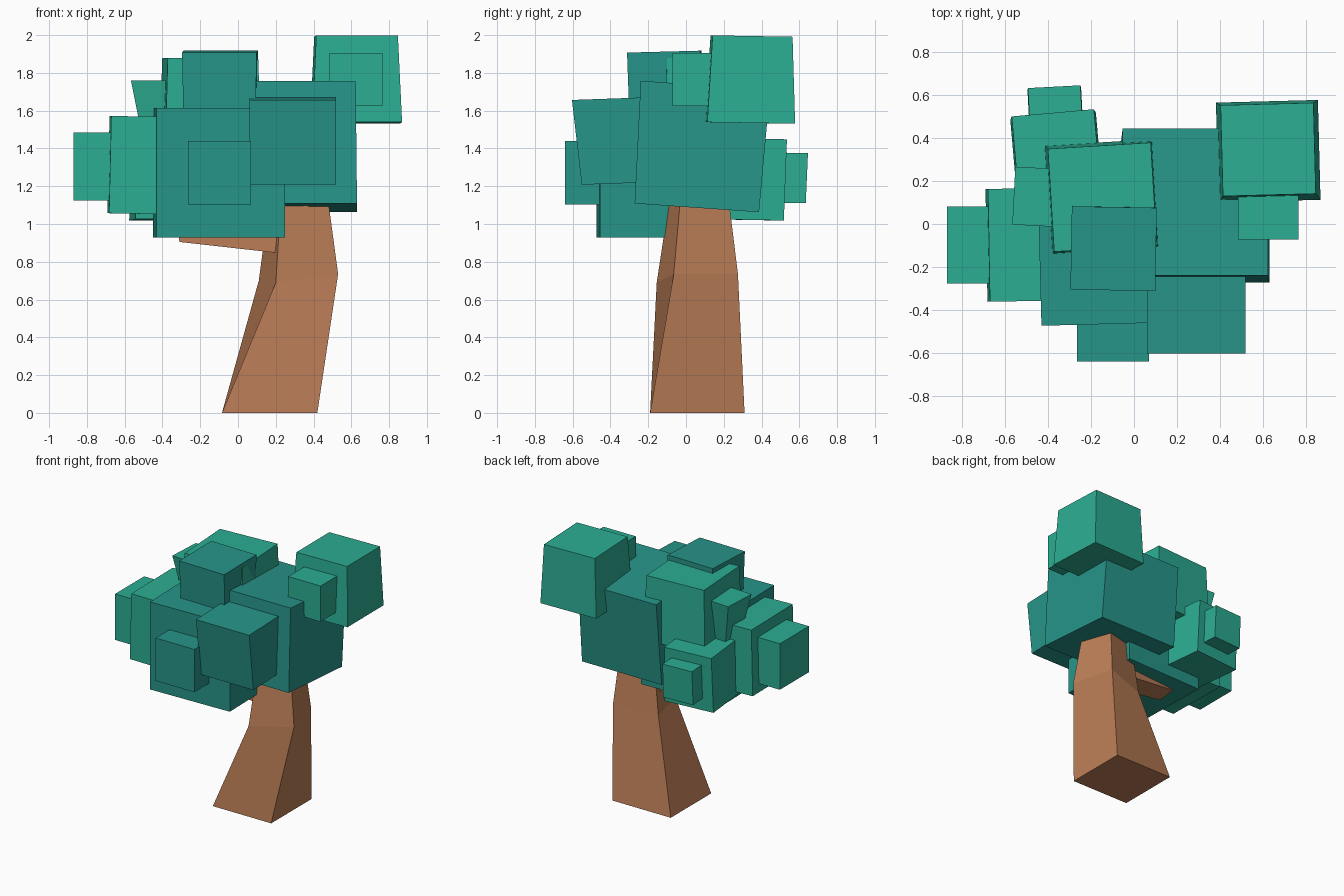
import bpy
from math import radians

if "Cube" in bpy.data.objects:
    bpy.data.objects.remove(bpy.data.objects["Cube"])


def material(name, rgb):
    m = bpy.data.materials.new(name)
    m.diffuse_color = (*rgb, 1)
    m.use_nodes = True
    m.node_tree.nodes["Principled BSDF"].inputs["Base Color"].default_value = m.diffuse_color
    return m


BARK = material("bark", (0.50, 0.21, 0.095))
DARK = material("dark_leaf", (0.02, 0.30, 0.25))
LIGHT = material("light_leaf", (0.025, 0.42, 0.29))


def loft(name, rings, mat):
    """Four-sided solid through a list of four-corner rings."""
    verts = [p for r in rings for p in r]
    last = 4 * (len(rings) - 1)
    faces = [(3, 2, 1, 0), tuple(range(last, last + 4))]
    for b in range(0, last, 4):
        for i in range(4):
            j = (i + 1) % 4
            faces.append((b + i, b + j, b + j + 4, b + i + 4))
    me = bpy.data.meshes.new(name)
    me.from_pydata(verts, [], faces)
    me.materials.append(mat)
    ob = bpy.data.objects.new(name, me)
    bpy.context.collection.objects.link(ob)
    return ob


def leaf_block(name, centre, size, mat, rot=(0, 0, 0), taper=(1, 1)):
    """Block with a top face scaled by taper, then tilted."""
    hx, hy, hz = (s / 2 for s in size)
    corners = ((-1, -1), (1, -1), (1, 1), (-1, 1))
    low = [(x * hx, y * hy, -hz) for x, y in corners]
    top = [(x * hx * taper[0], y * hy * taper[1], hz) for x, y in corners]
    ob = loft(name, [low, top], mat)
    ob.location = centre
    ob.rotation_euler = [radians(a) for a in rot]


# Twisted, leaning trunk
loft("trunk", [
    [(-0.085, -0.19, 0), (0.42, -0.19, 0), (0.42, 0.31, 0), (-0.085, 0.31, 0)],
    [(0.2, -0.155, 0.69), (0.53, -0.065, 0.735), (0.44, 0.275, 0.735), (0.11, 0.185, 0.70)],
    [(0.23, -0.085, 1.15), (0.47, -0.025, 1.18), (0.41, 0.22, 1.18), (0.17, 0.16, 1.15)],
], BARK)

# Branch running left under the crown
loft("branch", [
    [(0.27, -0.08, 0.84), (0.27, -0.08, 1.10), (0.27, 0.13, 1.10), (0.27, 0.13, 0.84)],
    [(-0.31, -0.07, 0.905), (-0.33, -0.07, 1.06), (-0.33, 0.08, 1.06), (-0.31, 0.08, 0.925)],
], BARK)

# Dark crown blocks
leaf_block("crown_right", (0.285, 0.08, 1.41), (0.69, 0.66, 0.65), DARK, (-4, 0, 0), (0.98, 1.04))
leaf_block("crown_centre", (-0.1, -0.125, 1.272), (0.68, 0.68, 0.685), DARK, (0, 0, 1.5))
leaf_block("crown_front_right", (0.29, -0.36, 1.44), (0.46, 0.40, 0.45), DARK, (2, 0, 0), (1, 1.18))
leaf_block("crown_front_small", (-0.098, -0.472, 1.272), (0.335, 0.335, 0.335), DARK)
leaf_block("crown_top", (-0.095, -0.11, 1.72), (0.38, 0.38, 0.385), DARK, (1.5, 0, -1), (1.04, 1.02))

# Light crown blocks
leaf_block("crown_top_back", (-0.147, 0.125, 1.63), (0.51, 0.51, 0.5), LIGHT, (0, 0, 3.5), (0.94, 0.94))
leaf_block("crown_high_right", (0.625, 0.343, 1.765), (0.475, 0.465, 0.46), LIGHT, (-1, 0, 1.5), (0.91, 0.91))
leaf_block("crown_high_small", (0.625, 0.068, 1.765), (0.28, 0.28, 0.28), LIGHT)
leaf_block("crown_left", (-0.42, -0.095, 1.31), (0.525, 0.525, 0.515), LIGHT, (0, 1, 1), (0.99, 1))
leaf_block("crown_left_end", (-0.69, -0.098, 1.305), (0.36, 0.36, 0.36), LIGHT)
leaf_block("crown_back_left", (-0.36, 0.31, 1.237), (0.40, 0.39, 0.43), LIGHT, (-1, 0, 5), (0.96, 1.05))
leaf_block("crown_back_small", (-0.365, 0.51, 1.245), (0.25, 0.24, 0.265), LIGHT, (-1, 0, 3), (0.98, 1.06))
leaf_block("crown_wedge", (-0.425, 0.125, 1.605), (0.15, 0.18, 0.31), LIGHT, (0, 0, -3), (1.8, 1.5))
